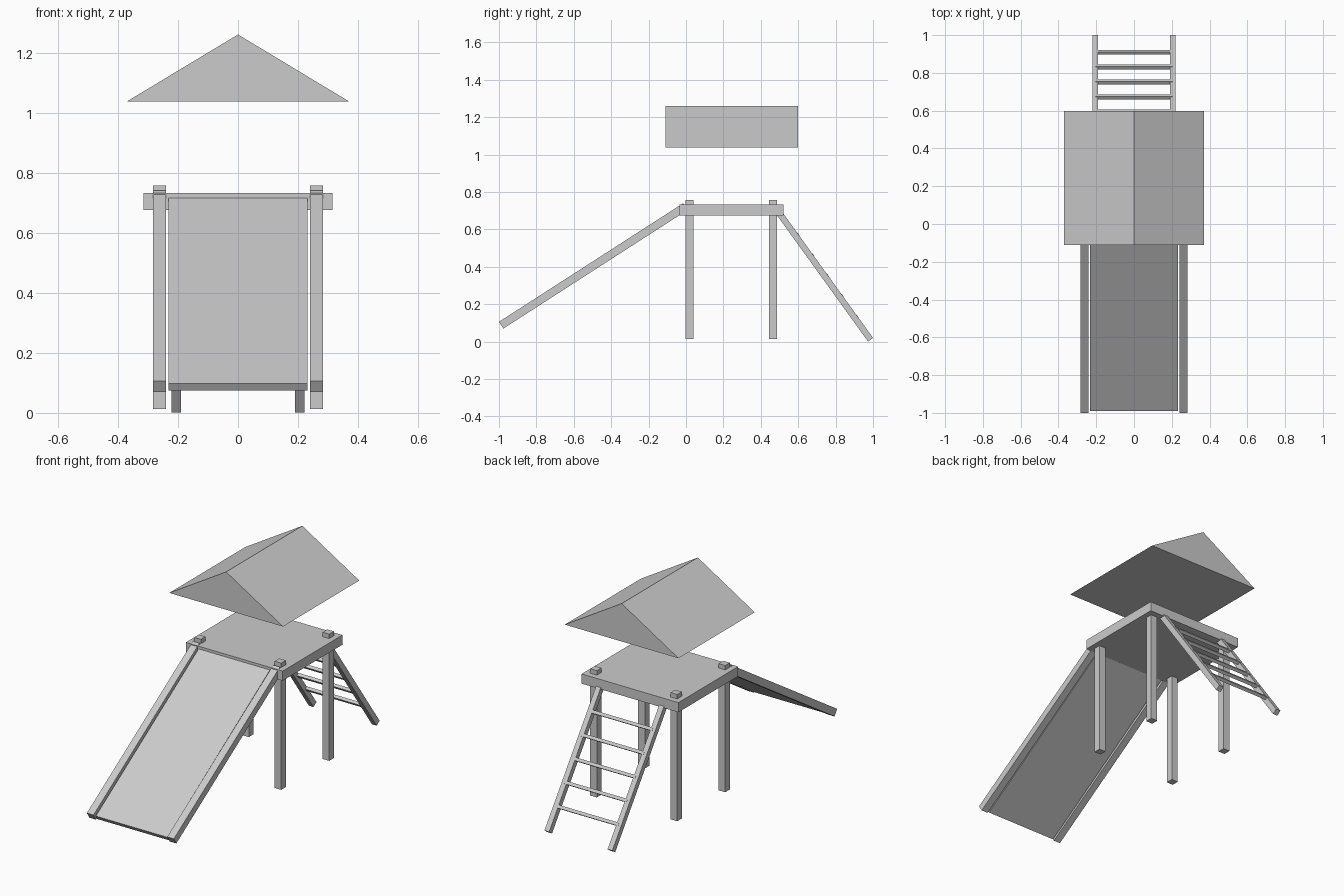
import bpy
import bmesh
from mathutils import Vector

cube = bpy.data.objects.get("Cube")
if cube:
    bpy.data.objects.remove(cube, do_unlink=True)

grey = bpy.data.materials.new("plain_grey")
grey.use_nodes = True
colour = (0.6, 0.6, 0.6, 1)
grey.diffuse_color = colour
grey.node_tree.nodes["Principled BSDF"].inputs["Base Color"].default_value = colour


def prism(name, outline, direction):
    """Extrude a flat outline along a direction into a closed solid."""
    bm = bmesh.new()
    face = bm.faces.new([bm.verts.new(p) for p in outline])
    new = bmesh.ops.extrude_face_region(bm, geom=[face], use_keep_orig=True)["geom"]
    verts = [v for v in new if isinstance(v, bmesh.types.BMVert)]
    bmesh.ops.translate(bm, verts=verts, vec=direction)
    bmesh.ops.recalc_face_normals(bm, faces=bm.faces[:])
    mesh = bpy.data.meshes.new(name)
    bm.to_mesh(mesh)
    bm.free()
    mesh.materials.append(grey)
    obj = bpy.data.objects.new(name, mesh)
    bpy.context.collection.objects.link(obj)
    return obj


def box(name, x, y, z):
    outline = [(x[0], y[0], z[0]), (x[1], y[0], z[0]), (x[1], y[1], z[0]), (x[0], y[1], z[0])]
    return prism(name, outline, (0, 0, z[1] - z[0]))


def plank(name, x, low, high, thickness):
    """Sloped board; low and high are the (y, z) ends of its upper face."""
    a, b = Vector((x[0], *low)), Vector((x[0], *high))
    d = (b - a).normalized()
    down = Vector((0, d.z, -d.y)) * thickness
    if down.z > 0:
        down = -down
    return prism(name, [a, b, b + down, a + down], (x[1] - x[0], 0, 0))


# Deck and gabled roof
box("platform", (-0.315, 0.315), (-0.035, 0.52), (0.675, 0.732))
prism("roof", [(-0.37, -0.11, 1.037), (0.37, -0.11, 1.037), (0, -0.11, 1.26)], (0, 0.708, 0))

# Posts, slide rails and ladder rails on both sides
for side, sign in (("left", 1), ("right", -1)):
    outer = (sign * 0.24, sign * 0.283)
    box(f"front_post_{side}", outer, (-0.003, 0.04), (0.013, 0.758))
    box(f"back_post_{side}", outer, (0.443, 0.486), (0.013, 0.758))
    plank(f"slide_rail_{side}", outer, (-1, 0.106), (-0.015, 0.74), 0.043)
    plank(f"ladder_rail_{side}", (sign * 0.19, sign * 0.221), (1, 0.02), (0.505, 0.706), 0.033)

# Slide bed between the rails
plank("slide_bed", (-0.232, 0.232), (-0.99, 0.098), (-0.012, 0.731), 0.028)

# Ladder rungs, proud of the rails by a hair
slope = Vector((-0.495, 0.686)).normalized()
for i in range(5):
    y = 0.917 - i * 0.079
    middle = Vector((y, 0.02 + (1 - y) * 1.386 + 0.003))
    plank(f"ladder_rung_{i + 1}", (-0.203, 0.203), middle - slope * 0.009, middle + slope * 0.009, 0.018)
